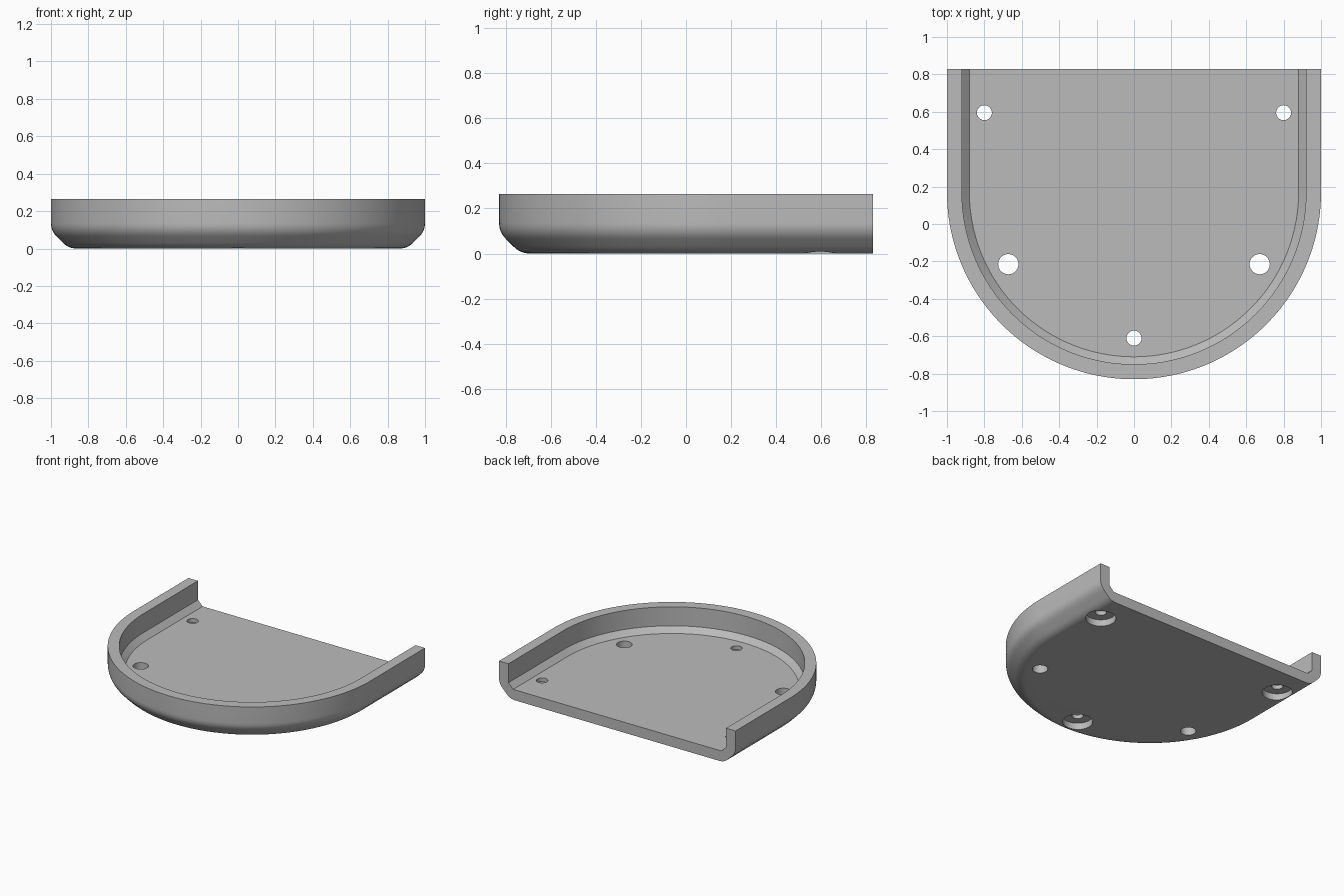
import bpy, bmesh, math
from mathutils import Vector

cube = bpy.data.objects.get("Cube")
if cube:
    bpy.data.objects.remove(cube, do_unlink=True)

BACK, CENTRE_Y, HEIGHT, FLOOR = 0.83, 0.17, 0.265, 0.08

grey = bpy.data.materials.new("plain grey")
grey.use_nodes = True
colour = (0.5, 0.5, 0.5, 1)
grey.diffuse_color = colour
grey.node_tree.nodes["Principled BSDF"].inputs["Base Color"].default_value = colour


def make_object(name, bm):
    bmesh.ops.recalc_face_normals(bm, faces=bm.faces)
    mesh = bpy.data.meshes.new(name)
    bm.to_mesh(mesh)
    bm.free()
    mesh.materials.append(grey)
    obj = bpy.data.objects.new(name, mesh)
    bpy.context.collection.objects.link(obj)
    return obj


def rounded(before, corner, after, length=0.042, steps=6):
    """Points that round off one corner of a profile."""
    c = Vector(corner)
    a = c + (Vector(before) - c).normalized() * length
    b = c + (Vector(after) - c).normalized() * length
    ts = [i / steps for i in range(steps + 1)]
    return [a * (1 - t) ** 2 + c * 2 * t * (1 - t) + b * t * t for t in ts]


def u_ring(bm, radius, z, steps=96):
    """Open U outline: straight sides joined by a half circle at the front."""
    pts = [(radius, BACK)]
    for i in range(steps + 1):
        a = -math.pi * i / steps
        pts.append((radius * math.cos(a), CENTRE_Y + radius * math.sin(a)))
    pts.append((-radius, BACK))
    return [bm.verts.new((x, y, z)) for x, y in pts]


# Tray: wall section swept along the U, closed by floor, underside and back
rim, knee, heel, middle = (1, HEIGHT), (1, 0.095), (0.905, 0), (0, 0)
profile = [(0.88, FLOOR), (0.92, FLOOR + 0.04), (0.92, HEIGHT), rim]
profile += rounded(rim, knee, heel) + rounded(knee, heel, middle)
bm = bmesh.new()
rings = [u_ring(bm, r, z) for r, z in profile]
for low, high in zip(rings, rings[1:]):
    for i in range(len(low) - 1):
        bm.faces.new((low[i], low[i + 1], high[i + 1], high[i]))
bm.faces.new(rings[0])
bm.faces.new(rings[-1])
bm.faces.new([r[0] for r in rings] + [r[-1] for r in reversed(rings)])
tray = make_object("tray", bm)


def hole_cutter(x, y, steps, sides=40):
    """Stepped round cutter, given as (radius, z) pairs from the bottom up."""
    bm = bmesh.new()
    loops = [[bm.verts.new((x + r * math.cos(math.tau * i / sides),
                            y + r * math.sin(math.tau * i / sides), z))
              for i in range(sides)] for r, z in steps]
    for low, high in zip(loops, loops[1:]):
        for i in range(sides):
            j = (i + 1) % sides
            bm.faces.new((low[i], low[j], high[j], high[i]))
    bm.faces.new(loops[0])
    bm.faces.new(loops[-1])
    obj = make_object("hole_cutter", bm)
    obj.hide_render = True
    return obj


# Screw holes recessed from below, and two plain holes
screw = [(0.105, -0.1), (0.105, 0.05), (0.04, 0.05), (0.04, 0.2)]
plain = [(0.054, -0.1), (0.054, 0.2)]
holes = [(0, -0.61, screw)]
for side in (-1, 1):
    holes += [(side * 0.8, 0.595, screw), (side * 0.672, -0.215, plain)]

bpy.context.view_layer.objects.active = tray
for x, y, steps in holes:
    cutter = hole_cutter(x, y, steps)
    mod = tray.modifiers.new("hole", "BOOLEAN")
    mod.operation = "DIFFERENCE"
    mod.solver = "EXACT"
    mod.object = cutter
    bpy.ops.object.modifier_apply(modifier=mod.name)
    bpy.data.objects.remove(cutter, do_unlink=True)

bpy.ops.object.select_all(action="DESELECT")
tray.select_set(True)
bpy.ops.object.shade_smooth_by_angle(angle=math.radians(30))
